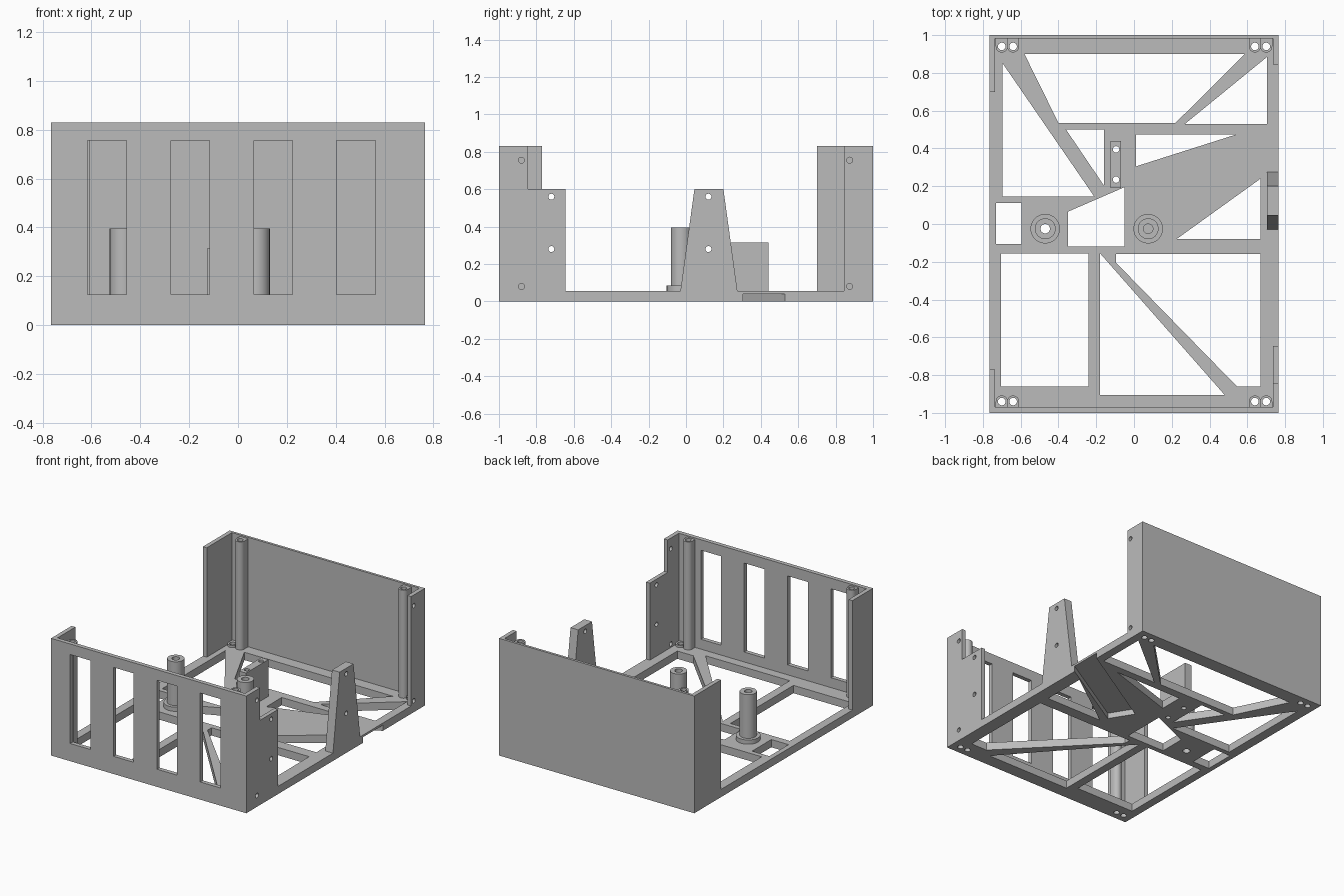
import bpy, bmesh, math
from mathutils import Vector

cube = bpy.data.objects.get("Cube")
if cube:
    bpy.data.objects.remove(cube)

grey = bpy.data.materials.new("mid_grey")
grey.use_nodes = True
COL = (0.5, 0.5, 0.5, 1)
grey.diffuse_color = COL
grey.node_tree.nodes["Principled BSDF"].inputs["Base Color"].default_value = COL

TOP, FLOOR, X, BACK, FRONT = 0.83, 0.055, 0.765, 0.982, -0.97


def prism(bm, pts, lo, hi, axis="z"):
    """Extrude a flat outline from lo to hi along an axis."""
    place = {"z": lambda p, h: (p[0], p[1], h),
             "x": lambda p, h: (h, p[0], p[1])}[axis]
    low = [bm.verts.new(place(p, lo)) for p in pts]
    high = [bm.verts.new(place(p, hi)) for p in pts]
    n = len(pts)
    bm.faces.new(low[::-1])
    bm.faces.new(high)
    for i in range(n):
        j = (i + 1) % n
        bm.faces.new((low[i], low[j], high[j], high[i]))


def rect(x0, y0, x1, y1):
    return [(x0, y0), (x1, y0), (x1, y1), (x0, y1)]


def circle(x, y, r, n=32):
    return [(x + r * math.cos(math.tau * i / n), y + r * math.sin(math.tau * i / n))
            for i in range(n)]


def make(name, solids):
    bm = bmesh.new()
    for s in solids:
        prism(bm, *s)
    bmesh.ops.recalc_face_normals(bm, faces=bm.faces)
    me = bpy.data.meshes.new(name)
    bm.to_mesh(me)
    bm.free()
    me.materials.append(grey)
    ob = bpy.data.objects.new(name, me)
    bpy.context.collection.objects.link(ob)
    return ob


def part(name, solids, cuts=(), smooth=False):
    """Make a part and cut away the given solids."""
    ob = make(name, solids)
    if cuts:
        cutter = make(name + "_cutter", cuts)
        cutter.hide_render = True
        mod = ob.modifiers.new("cut", "BOOLEAN")
        mod.operation, mod.solver, mod.object = "DIFFERENCE", "EXACT", cutter
        bpy.context.view_layer.objects.active = ob
        bpy.ops.object.modifier_apply(modifier=mod.name)
        bpy.data.objects.remove(cutter)
    if smooth:
        bpy.ops.object.select_all(action="DESELECT")
        ob.select_set(True)
        bpy.context.view_layer.objects.active = ob
        bpy.ops.object.shade_smooth_by_angle(angle=math.radians(30))
    return ob


# Floor frame: openings between the struts, screw holes and a cable groove below
openings = [
    [(-0.58, 0.9), (-0.4, 0.535), (0.22, 0.535), (0.585, 0.9)],
    [(0.705, 0.885), (0.27, 0.53), (0.705, 0.53)],
    [(-0.695, 0.85), (-0.695, 0.145), (-0.21, 0.145)],
    [(-0.36, 0.5), (-0.16, 0.205), (-0.16, 0.5)],
    [(0.01, 0.475), (0.01, 0.305), (0.545, 0.475)],
    [(0.67, 0.24), (0.225, -0.08), (0.67, -0.08)],
    rect(-0.73, -0.105, -0.595, 0.11),
    [(-0.35, 0.065), (-0.35, -0.12), (-0.05, -0.12), (-0.05, 0.195)],
    rect(-0.705, -0.86, -0.24, -0.155),
    [(-0.18, -0.155), (-0.18, -0.905), (0.48, -0.905)],
    [(-0.095, -0.16), (-0.095, -0.205), (0.545, -0.86), (0.67, -0.86), (0.67, -0.16)],
]
corners = [(sx, sy) for sx in (-1, 1) for sy in (-1, 1)]
screws = [circle(sx * x, sy * 0.94, 0.02) for sx, sy in corners for x in (0.64, 0.7)]
block_holes = [circle(-0.095, y, 0.017) for y in (0.235, 0.395)]
post_hole = circle(-0.47, -0.025, 0.025)
groove = [(0.8, 0.325), (0.8, 0.55), (0.1, 0.13), (0.2, -0.03)]
part("floor_frame", [(rect(-X, FRONT, X, BACK), 0, FLOOR)],
     [(p, -0.1, 0.2) for p in openings + screws + block_holes + [post_hole]]
     + [(groove, -0.1, 0.04)])

# Front wall with four tall windows, plain back wall
part("front_wall", [(rect(-X, -1, X, FRONT), 0, TOP)],
     [(rect(x, -1.1, x + 0.158, -0.9), 0.125, 0.755)
      for x in (-0.615, -0.275, 0.065, 0.404)])
part("back_wall", [(rect(-X, BACK, X, 1), 0, TOP)])


# Side flanges at the corners
def side_holes(points):
    return [(circle(y, z, 0.016, 20), 0.6, 0.9, "x") for y, z in points]


T = 0.03
stepped = [(FRONT, FLOOR), (-0.645, FLOOR), (-0.645, 0.6), (-0.845, 0.6),
           (-0.845, TOP), (FRONT, TOP)]
part("front_left_flange", [(stepped, X - T, X, "x")],
     side_holes([(-0.88, 0.755), (-0.88, 0.08), (-0.72, 0.56), (-0.72, 0.28)]))
part("back_left_flange", [(rect(0.845, FLOOR, BACK, TOP), X - T, X, "x")],
     side_holes([(0.875, 0.755), (0.875, 0.08)]))
part("front_right_flange", [(rect(FRONT, FLOOR, -0.77, TOP), -X, T - X, "x")])
part("back_right_flange", [(rect(0.7, FLOOR, BACK, TOP), -X, T - X, "x")])


# Corner screw columns and low bosses, rounded inwards and joined to the walls
def u_shape(x, sy, r=0.032, n=16):
    wall = BACK if sy > 0 else -FRONT
    arc = [(x + r * math.cos(a), sy * (0.94 - r * math.sin(a)))
           for a in (math.pi * i / n for i in range(n + 1))]
    return arc + [(x - r, sy * wall), (x + r, sy * wall)]


for sx, sy in corners:
    tag = ("back" if sy > 0 else "front") + ("_left" if sx > 0 else "_right")
    for name, x, top in (("column", 0.64, 0.82), ("boss", 0.7, 0.07)):
        part(f"{tag}_{name}", [(u_shape(sx * x, sy), FLOOR, top)],
             [(circle(sx * x, sy * 0.94, 0.02), 0, 1)], True)

# Standing hollow posts with round collars
for tag, x in (("right", -0.47), ("left", 0.075)):
    hole = [(circle(x, -0.025, 0.025), 0.0, 1)]
    part(tag + "_post", [(circle(x, -0.025, 0.055, 48), FLOOR, 0.395)], hole, True)
    part(tag + "_post_collar", [(circle(x, -0.025, 0.078, 48), FLOOR, 0.085)], hole, True)

# Mounting block with two vertical holes
part("mounting_block", [(rect(-0.125, 0.19, -0.07, 0.44), FLOOR, 0.315)],
     [(p, 0, 0.5) for p in block_holes])

# Tapered side bracket
part("side_bracket", [([(-0.03, FLOOR), (0.275, FLOOR), (0.2, 0.6), (0.045, 0.6)],
                       X - 0.06, X, "x")],
     side_holes([(0.12, 0.56), (0.12, 0.28)]))
